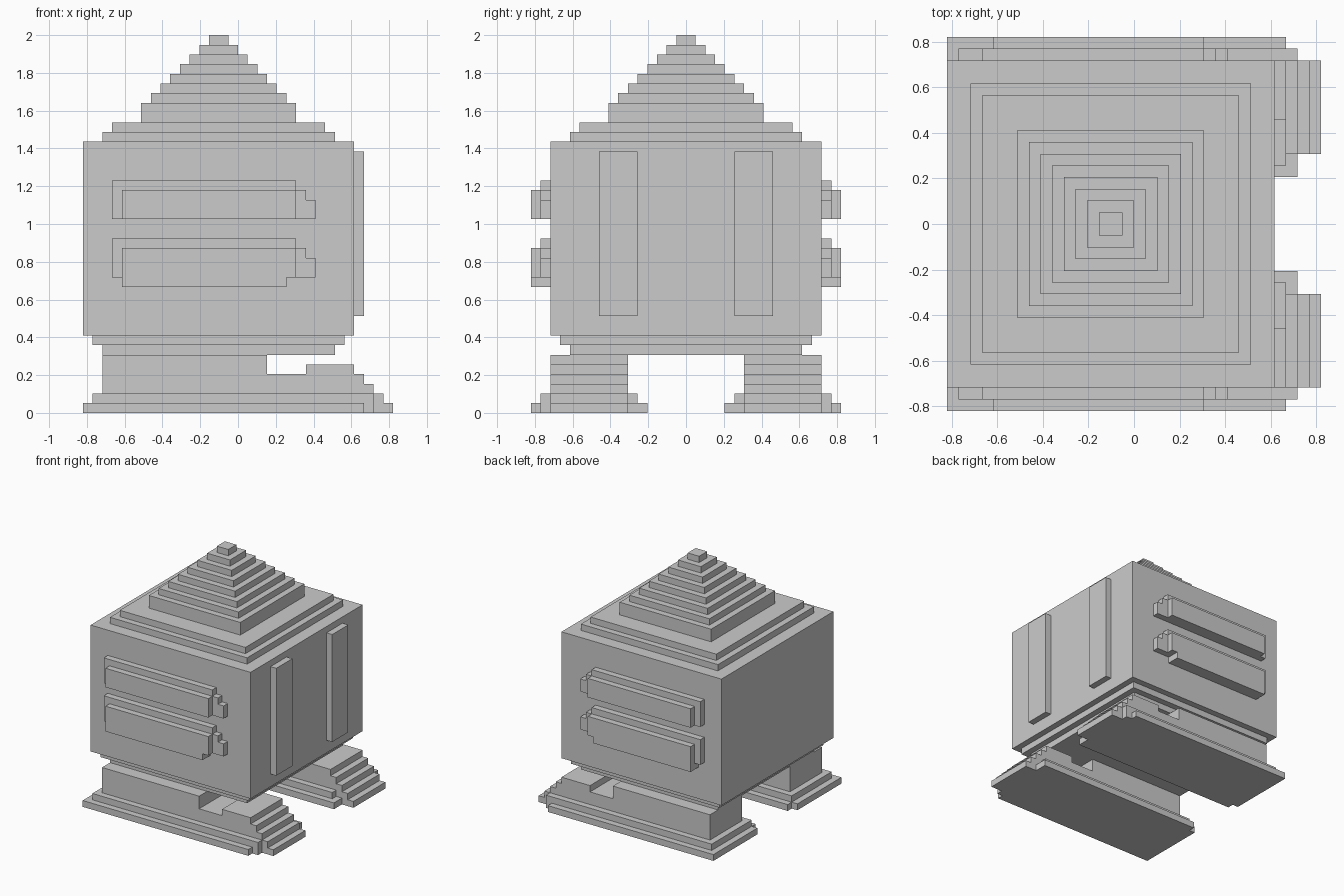
import bpy, bmesh
from itertools import product

if "Cube" in bpy.data.objects:
    bpy.data.objects.remove(bpy.data.objects["Cube"])

U = 2 / 39          # size of one block
parts = {}          # part name -> set of filled grid blocks


def box(name, x, y, z):
    """Fill a block range; x, y, z are (start, end) in grid units."""
    parts.setdefault(name, set()).update(
        product(range(*x), range(*y), range(*z)))


def pair(name, x, y, z):
    """Fill a block range and its mirror image across y = 0."""
    box(name + "_back", x, y, z)
    box(name + "_front", x, (-y[1], -y[0]), z)


def build(name, cells, solid):
    """Make the outer skin of a part, leaving out faces touching other parts."""
    bm = bmesh.new()
    verts = {}

    def vert(p):
        if p not in verts:
            verts[p] = bm.verts.new([c * U for c in p])
        return verts[p]

    for c in sorted(cells):
        for axis in range(3):
            for side in (0, 1):
                n = list(c)
                n[axis] += 2 * side - 1
                if tuple(n) in solid:
                    continue
                a, b = (axis + 1) % 3, (axis + 2) % 3
                loop = []
                for da, db in ((0, 0), (1, 0), (1, 1), (0, 1)):
                    p = list(c)
                    p[axis] += side
                    p[a] += da
                    p[b] += db
                    loop.append(vert(tuple(p)))
                bm.faces.new(loop if side else loop[::-1])
    bmesh.ops.dissolve_limit(bm, angle_limit=0.02,
                             verts=bm.verts[:], edges=bm.edges[:])
    mesh = bpy.data.meshes.new(name)
    bm.to_mesh(mesh)
    bm.free()
    bpy.context.collection.objects.link(bpy.data.objects.new(name, mesh))


# Main body with two narrowing layers underneath
box("body", (-16, 12), (-14, 14), (8, 28))
box("body_underside", (-15, 11), (-13, 13), (7, 8))
box("body_underside", (-14, 10), (-12, 12), (6, 7))

# Stepped pyramid on top, centred at x = -2: (half width, bottom, top)
steps = [(12, 28, 29), (11, 29, 30), (8, 30, 32)]
steps += [(7 - i, 32 + i, 33 + i) for i in range(7)]
for r, z0, z1 in steps:
    box("stepped_roof", (-2 - r, -2 + r), (-r, r), (z0, z1))

# Tall panels on the +x face
pair("tall_panel", (12, 13), (5, 9), (10, 27))

# Two horizontal bars on each side, with a stepped end
for name, z in (("upper_bar", 20), ("lower_bar", 14)):
    pair(name, (-13, 6), (14, 15), (z, z + 4))
    pair(name, (6, 7), (14, 15), (z, z + 3))
    pair(name, (7, 8), (14, 15), (z, z + 2))
    pair(name, (-12, 6), (15, 16), (z, z + 3))
pair("lower_bar", (-12, 5), (14, 16), (13, 14))

# Legs and feet: flared sole, then a stepped toe and a tall heel block
pair("foot", (-15, 13), (4, 5), (0, 1))
pair("foot", (-16, 13), (5, 16), (0, 1))
pair("foot", (13, 14), (4, 15), (0, 1))
pair("foot", (14, 16), (6, 14), (0, 1))
pair("foot", (-15, 13), (5, 6), (1, 2))
pair("foot", (-15, 14), (14, 15), (1, 2))
pair("foot", (-15, 15), (6, 14), (1, 2))
pair("foot", (-14, 14), (6, 14), (2, 3))
pair("foot", (-14, 13), (6, 14), (3, 4))
pair("foot", (7, 12), (6, 14), (4, 5))
pair("foot", (-14, 3), (6, 14), (4, 6))

solid = set().union(*parts.values())
for part_name, part_cells in parts.items():
    build(part_name, part_cells, solid)
